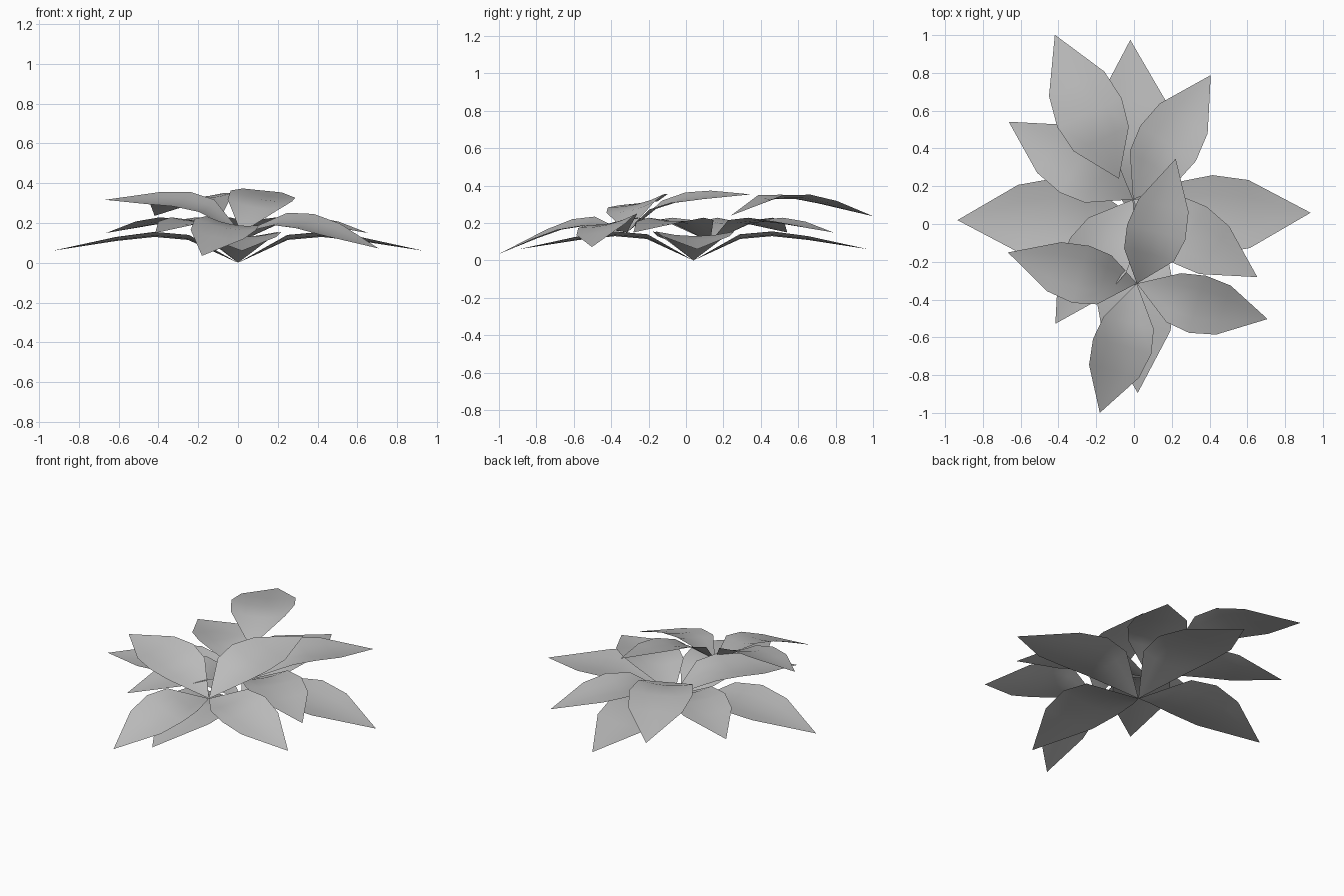
import bpy
import math
from mathutils import Vector, Matrix

cube = bpy.data.objects.get("Cube")
if cube:
    bpy.data.objects.remove(cube, do_unlink=True)

# One plain grey for all the foliage
grey = bpy.data.materials.new("leaf grey")
grey.use_nodes = True
colour = (0.5, 0.5, 0.5, 1)
grey.diffuse_color = colour
grey.node_tree.nodes["Principled BSDF"].inputs["Base Color"].default_value = colour

# Leaf rows: distance from stem, half width, midrib height, edge lift
ROWS = [(0.25, 0.18, 0.115, 0.025),
        (0.42, 0.21, 0.13, 0.025),
        (0.61, 0.18, 0.11, 0.02)]
ACROSS = (-1, -0.5, 0, 0.5, 1)
TIP = (0.935, 0, 0.06)


def leaf_mesh():
    """A thin arched blade, slightly channelled along its middle."""
    verts = [(0, 0, 0)]
    for dist, half, height, lift in ROWS:
        verts += [(dist, half * t, height + lift * t * t) for t in ACROSS]
    verts.append(TIP)
    n, last = len(ACROSS), len(verts) - 1
    faces = []
    for i in range(n - 1):
        faces.append((0, 1 + i, 2 + i))
        for r in range(len(ROWS) - 1):
            a = 1 + r * n + i
            faces.append((a, a + n, a + n + 1, a + 1))
        a = 1 + (len(ROWS) - 1) * n + i
        faces.append((a, last, a + 1))
    mesh = bpy.data.meshes.new("leaf")
    mesh.from_pydata(verts, [], faces)
    mesh.materials.append(grey)
    mesh.shade_smooth()
    return mesh


LEAF = leaf_mesh()


def whorl(name, base, size, yaw, normal=(0, 0, 1), count=4):
    """Leaves evenly spread around a base point, tilted to a normal."""
    tilt = Vector((0, 0, 1)).rotation_difference(Vector(normal)).to_matrix().to_4x4()
    for k in range(count):
        turn = Matrix.Rotation(math.radians(yaw + 90 * k), 4, "Z")
        leaf = bpy.data.objects.new(f"{name}_{k + 1}", LEAF)
        leaf.matrix_world = Matrix.Translation(base) @ tilt @ turn @ Matrix.Scale(size, 4)
        bpy.context.collection.objects.link(leaf)


# Two level whorls, one tilted toward the front, and a lone leaf behind
whorl("lower_leaf", (0, 0.04, 0), 1.0, 1.2)
whorl("middle_leaf", (-0.005, 0.13, 0.1), 0.83, -32)
whorl("upper_leaf", (0.015, -0.315, 0.15), 0.77, -15.5, (0.109, -0.269, 1))
whorl("back_leaf", (-0.08, 0.24, 0.24), 0.89, 114, (-0.028, 0.063, 1), 1)
